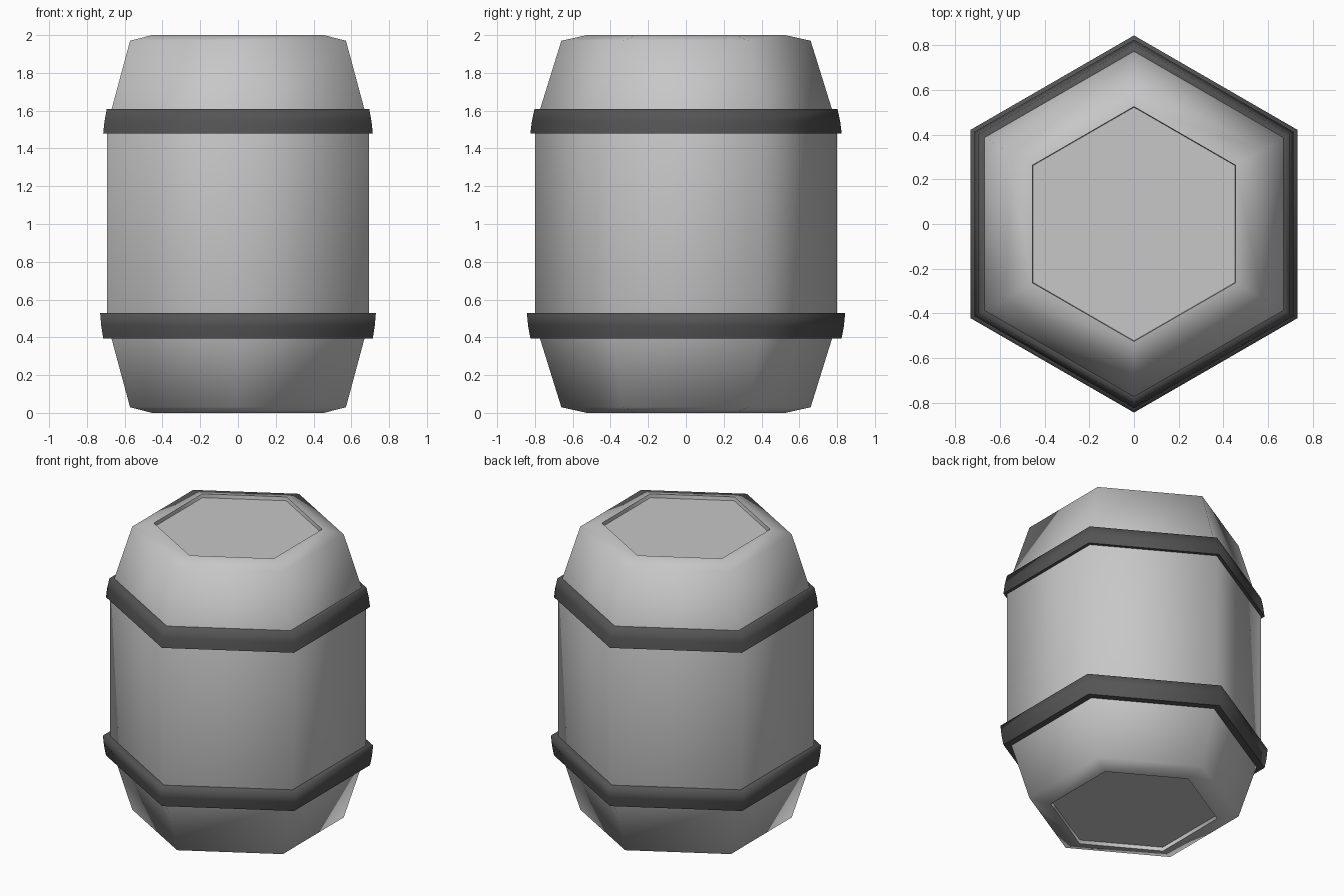
import bpy, bmesh, math

if "Cube" in bpy.data.objects:
    bpy.data.objects.remove(bpy.data.objects["Cube"])


def material(name, c):
    m = bpy.data.materials.new(name)
    m.diffuse_color = (c, c, c, 1)
    m.use_nodes = True
    m.node_tree.nodes["Principled BSDF"].inputs["Base Color"].default_value = m.diffuse_color
    return m


def hex_lathe(name, profile, mat, capped, sharp=()):
    """Sweep an (r, z) profile round a hexagon whose corners point along y."""
    bm = bmesh.new()
    rings = []
    for r, z in profile:
        rings.append([bm.verts.new((r * math.cos(math.pi / 2 + i * math.pi / 3),
                                    r * math.sin(math.pi / 2 + i * math.pi / 3), z))
                      for i in range(6)])
    for a, b in zip(rings, rings[1:]):
        for i in range(6):
            j = (i + 1) % 6
            bm.faces.new((a[i], a[j], b[j], b[i]))
    if capped:
        bm.faces.new(rings[0][::-1])
        bm.faces.new(rings[-1])
    for f in bm.faces:
        f.smooth = True
    for k in sharp:                      # crisp edges along chosen rings
        for i in range(6):
            bm.edges.get((rings[k][i], rings[k][(i + 1) % 6])).smooth = False
    me = bpy.data.meshes.new(name)
    bm.to_mesh(me)
    bm.free()
    me.materials.append(mat)
    ob = bpy.data.objects.new(name, me)
    bpy.context.collection.objects.link(ob)
    return ob


body_grey = material("light grey", 0.57)
band_grey = material("dark grey", 0.09)

# Barrel body with tapered ends, chamfered rims and slightly recessed lids
hex_lathe("barrel_body", [(0.522, 0.025), (0.525, 0), (0.66, 0.03), (0.80, 0.48),
                          (0.80, 1.52), (0.66, 1.97), (0.525, 2.0), (0.522, 1.975)],
          body_grey, True, (0, 1, -2, -1))

# Hoops: slanted outer face with a middle ridge
hex_lathe("upper_hoop", [(0.79, 1.48), (0.824, 1.48), (0.816, 1.545),
                         (0.802, 1.61), (0.765, 1.61)], band_grey, False, (1,))
hex_lathe("lower_hoop", [(0.77, 0.395), (0.824, 0.395), (0.836, 0.46),
                         (0.843, 0.53), (0.79, 0.53)], band_grey, False, (1,))
